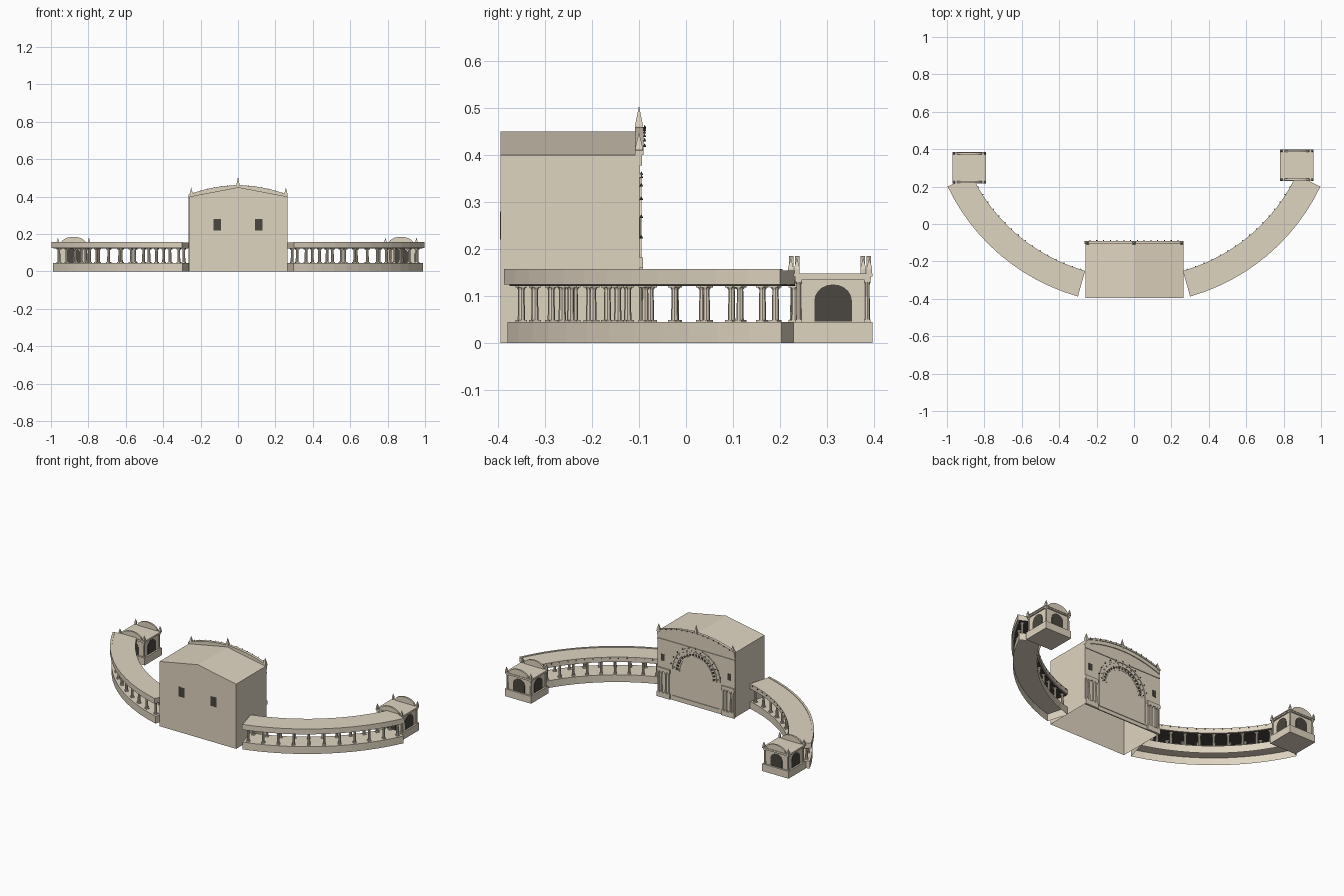
import bpy, bmesh
from math import sin, cos, pi, radians
from mathutils import Matrix, Vector

if "Cube" in bpy.data.objects:
    bpy.data.objects.remove(bpy.data.objects["Cube"], do_unlink=True)


def material(name, rgb):
    m = bpy.data.materials.new(name)
    m.use_nodes = True
    m.diffuse_color = (*rgb, 1)
    node = m.node_tree.nodes["Principled BSDF"]
    node.inputs["Base Color"].default_value = (*rgb, 1)
    node.inputs["Roughness"].default_value = 0.9
    return m


STONE = material("warm_stone", (0.74, 0.66, 0.53))
DARK = material("dark_opening", (0.07, 0.062, 0.05))


class Part:
    """Collects simple solids into one named object."""

    def __init__(self, name, mat=STONE):
        self.name, self.mat, self.bm = name, mat, bmesh.new()

    def box(self, x0, x1, y0, y1, z0, z1, turn=Matrix()):
        place = Matrix.Translation(((x0 + x1) / 2, (y0 + y1) / 2, (z0 + z1) / 2))
        size = Matrix.Diagonal((x1 - x0, y1 - y0, z1 - z0, 1))
        bmesh.ops.create_cube(self.bm, size=1, matrix=place @ turn @ size)

    def cone(self, x, y, z0, z1, r0, r1=0.0, sides=8, spin=0.0):
        bmesh.ops.create_cone(
            self.bm, cap_ends=True, segments=sides, radius1=r0, radius2=r1, depth=z1 - z0,
            matrix=Matrix.Translation((x, y, (z0 + z1) / 2)) @ Matrix.Rotation(spin, 4, "Z"))

    def prism(self, points, offset):
        face = self.bm.faces.new([self.bm.verts.new(p) for p in points])
        new = bmesh.ops.extrude_face_region(self.bm, geom=[face], use_keep_orig=True)
        verts = [g for g in new["geom"] if isinstance(g, bmesh.types.BMVert)]
        bmesh.ops.translate(self.bm, verts=verts, vec=Vector(offset))

    def trim_behind(self, y):
        geom = self.bm.verts[:] + self.bm.edges[:] + self.bm.faces[:]
        bmesh.ops.bisect_plane(self.bm, geom=geom, plane_co=(0, y, 0),
                               plane_no=(0, 1, 0), clear_outer=True)
        bmesh.ops.holes_fill(self.bm, edges=[e for e in self.bm.edges if e.is_boundary])

    def done(self, open_below=False):
        bmesh.ops.recalc_face_normals(self.bm, faces=self.bm.faces)
        if open_below:
            floor = [f for f in self.bm.faces if all(v.co.z < 0.001 for v in f.verts)]
            bmesh.ops.delete(self.bm, geom=floor, context="FACES")
        mesh = bpy.data.meshes.new(self.name)
        self.bm.to_mesh(mesh)
        self.bm.free()
        mesh.materials.append(self.mat)
        ob = bpy.data.objects.new(self.name, mesh)
        bpy.context.collection.objects.link(ob)


def column(part, x, y, z0, z1, r, spin=0.0):
    turn = Matrix.Rotation(spin, 4, "Z")
    h = (z1 - z0) * 0.06
    w = r * 1.25
    part.box(x - w, x + w, y - w, y + w, z0, z0 + h, turn)
    part.cone(x, y, z0 + h, z1 - 2 * h, r, r * 0.85)
    part.cone(x, y, z1 - 2 * h, z1 - h, r * 0.9, r * 1.25)
    part.box(x - w, x + w, y - w, y + w, z1 - h, z1, turn)


def finial(part, x, y, z, h, w):
    part.box(x - w, x + w, y - w, y + w, z, z + h * 0.3)
    part.cone(x, y, z + h * 0.3, z + h, w * 1.6, 0, 4, pi / 4)


# Main hall: a gabled shell, open underneath
hall = Part("main_hall")
hall.prism([(-0.26, -0.395, 0), (0.264, -0.395, 0), (0.264, -0.395, 0.40),
            (0.002, -0.395, 0.45), (-0.26, -0.395, 0.40)], (0, 0.29, 0))
hall.done(open_below=True)
windows = Part("hall_windows", DARK)
for s in (-1, 1):
    windows.box(s * 0.11 - 0.02, s * 0.11 + 0.02, -0.3955, -0.39, 0.22, 0.28)
    windows.box(s * 0.228 - 0.012, s * 0.228 + 0.012, -0.1, -0.097, 0.225, 0.265)
windows.done()

# Stage facade: curved parapet, cornice and arch
N = 16


def parapet(x):
    return 0.41 + 0.05 * (1 - (x / 0.265) ** 2)


xs = [-0.265 + 0.53 * i / N for i in range(N + 1)]
facade = Part("stage_facade")
facade.prism([(-0.265, -0.106, 0), (0.265, -0.106, 0)] +
             [(x, -0.106, parapet(x) - 0.005) for x in reversed(xs)], (0, 0.007, 0))
facade.done()
cornice = Part("facade_cornice")
for low, high, depth in ((0.032, 0.01, 0.014), (0.01, 0, 0.018)):
    cornice.prism([(x, -0.108, parapet(x) - low) for x in xs] +
                  [(x, -0.108, parapet(x) - high) for x in reversed(xs)], (0, depth, 0))
cornice.box(-0.265, 0.265, -0.1, -0.095, 0.352, 0.36)
cornice.done()

arch = Part("stage_arch")
arc = [pi * i / 20 for i in range(21)]
for r0, r1, depth in ((0.16, 0.168, 0.005), (0.136, 0.143, 0.004), (0.112, 0.118, 0.003)):
    ring = [(r1 * cos(a), -0.1, 0.19 + r1 * sin(a)) for a in arc]
    ring += [(r0 * cos(a), -0.1, 0.19 + r0 * sin(a)) for a in reversed(arc)]
    arch.prism(ring, (0, depth, 0))
for s in (-1, 1):
    arch.box(s * 0.164 - 0.004, s * 0.164 + 0.004, -0.1, -0.095, 0.03, 0.19)
arch.box(-0.168, 0.168, -0.1, -0.095, 0.022, 0.03)
arch.done()

coffers = Part("arch_coffers", DARK)
for r, count, w in ((0.151, 15, 0.003), (0.127, 19, 0.006)):
    for i in range(count):
        a = pi * (i + 0.5) / count
        x, z = r * cos(a), 0.19 + r * sin(a)
        coffers.box(x - w, x + w, -0.1, -0.097, z - w, z + w,
                    Matrix.Rotation(pi / 2 - a, 4, "Y"))
coffers.done()

lamps = Part("facade_lamps", DARK)
for i in range(11):
    a = pi * (i + 0.8) / 11.6
    x, z = 0.172 * cos(a), 0.19 + 0.172 * sin(a)
    lamps.cone(x, -0.095, z - 0.004, z + 0.004, 0.004, 0, 6)
for i in range(14):
    x = -0.235 + 0.47 * i / 13
    lamps.cone(x, -0.088, parapet(x) - 0.003, parapet(x) + 0.005, 0.0035, 0, 6)
lamps.done()

# Side bays of the stage: paired columns under an entablature
bays = Part("stage_side_bays")
for s in (-1, 1):
    for x in (0.186, 0.208, 0.236, 0.254):
        column(bays, s * x, -0.098, 0.03, 0.16, 0.005)
    lo, hi = sorted((s * 0.176, s * 0.265))
    bays.box(lo, hi, -0.106, -0.092, 0.16, 0.182)
    bays.box(lo, hi, -0.106, -0.092, 0, 0.03)
bays.done()

finials = Part("facade_finials")
for x, z, h in ((-0.25, 0.4, 0.048), (0, 0.445, 0.06), (0.256, 0.4, 0.048)):
    finial(finials, x, -0.1, z, h, 0.0075)
finials.done()

# Curved colonnade wings
YC, A0, A1 = 0.675, -74.24, -25.47


def on_arc(s, r, t):
    a = radians(A0 + (A1 - A0) * t)
    return s * r * cos(a), YC + r * sin(a)


def ring_slab(part, s, r0, r1, z0, z1, steps=12):
    pts = [(*on_arc(s, r0, i / steps), z0) for i in range(steps + 1)]
    pts += [(*on_arc(s, r1, i / steps), z0) for i in reversed(range(steps + 1))]
    part.prism(pts, (0, 0, z1 - z0))


for s, side, end in ((1, "left", 0.232), (-1, "right", 0.217)):
    base = Part(side + "_wing_base")
    ring_slab(base, s, 0.964, 1.096, 0, 0.045)
    base.done(open_below=True)
    roof = Part(side + "_wing_roof")
    ring_slab(roof, s, 0.962, 1.104, 0.125, 0.155)
    ring_slab(roof, s, 1.092, 1.104, 0.155, 0.158)
    roof.trim_behind(end)
    roof.done()
    ceiling = Part(side + "_wing_ceiling", DARK)
    ring_slab(ceiling, s, 0.97, 1.092, 0.122, 0.126)
    ceiling.trim_behind(end)
    ceiling.done()
    columns = Part(side + "_wing_columns")
    for i in range(11):
        t = (i + 0.3) / 10.6
        spin = s * radians(A0 + (A1 - A0) * t)
        for r in (0.982, 1.073):
            column(columns, *on_arc(s, r, t), 0.045, 0.123, 0.0078, spin)
    columns.done()
    beads = Part(side + "_wing_lamps", DARK)
    for i in range(16):
        beads.cone(*on_arc(s, 0.96, (i + 0.5) / 17), 0.146, 0.153, 0.0035, 0, 6)
    beads.done()

# End pavilions
for side, cx, cy in (("left", 0.871, 0.313), ("right", -0.88, 0.3)):
    hx, hy = 0.09, 0.084
    body = Part(side + "_pavilion")
    body.box(cx - hx, cx + hx, cy - hy, cy + hy, 0, 0.045)
    body.box(cx - 0.079, cx + 0.079, cy - 0.073, cy + 0.073, 0.045, 0.14)
    body.box(cx - hx + 0.003, cx + hx - 0.003, cy - hy + 0.003, cy + hy - 0.003, 0.135, 0.142)
    body.box(cx - hx, cx + hx, cy - hy, cy + hy, 0.142, 0.148)
    for sx in (-1, 1):
        for sy in (-1, 1):
            column(body, cx + sx * 0.079, cy + sy * 0.073, 0.045, 0.136, 0.0055)
            finial(body, cx + sx * 0.083, cy + sy * 0.077, 0.148, 0.034, 0.0055)
    body.done()

    # Curved pediments on the front and back
    pediment = Part(side + "_pavilion_pediments")
    rad = 0.067
    for sy in (-1, 1):
        pts = [(cx + rad * cos(pi * i / 12), cy + sy * 0.076 - 0.005,
                0.147 + 0.038 * sin(pi * i / 12)) for i in range(13)]
        pediment.prism(pts, (0, 0.01, 0))
    pediment.done()

    # Arched openings on all four sides
    doors = Part(side + "_pavilion_arches", DARK)
    w = 0.04
    outline = [(-w, 0.046), (w, 0.046)]
    outline += [(w * cos(pi * i / 10), 0.09 + 0.035 * sin(pi * i / 10)) for i in range(11)]
    for s in (-1, 1):
        doors.prism([(cx + s * 0.078, cy + u, z) for u, z in outline], (s * 0.003, 0, 0))
        doors.prism([(cx + u, cy + s * 0.072, z) for u, z in outline], (0, s * 0.003, 0))
    doors.done()
